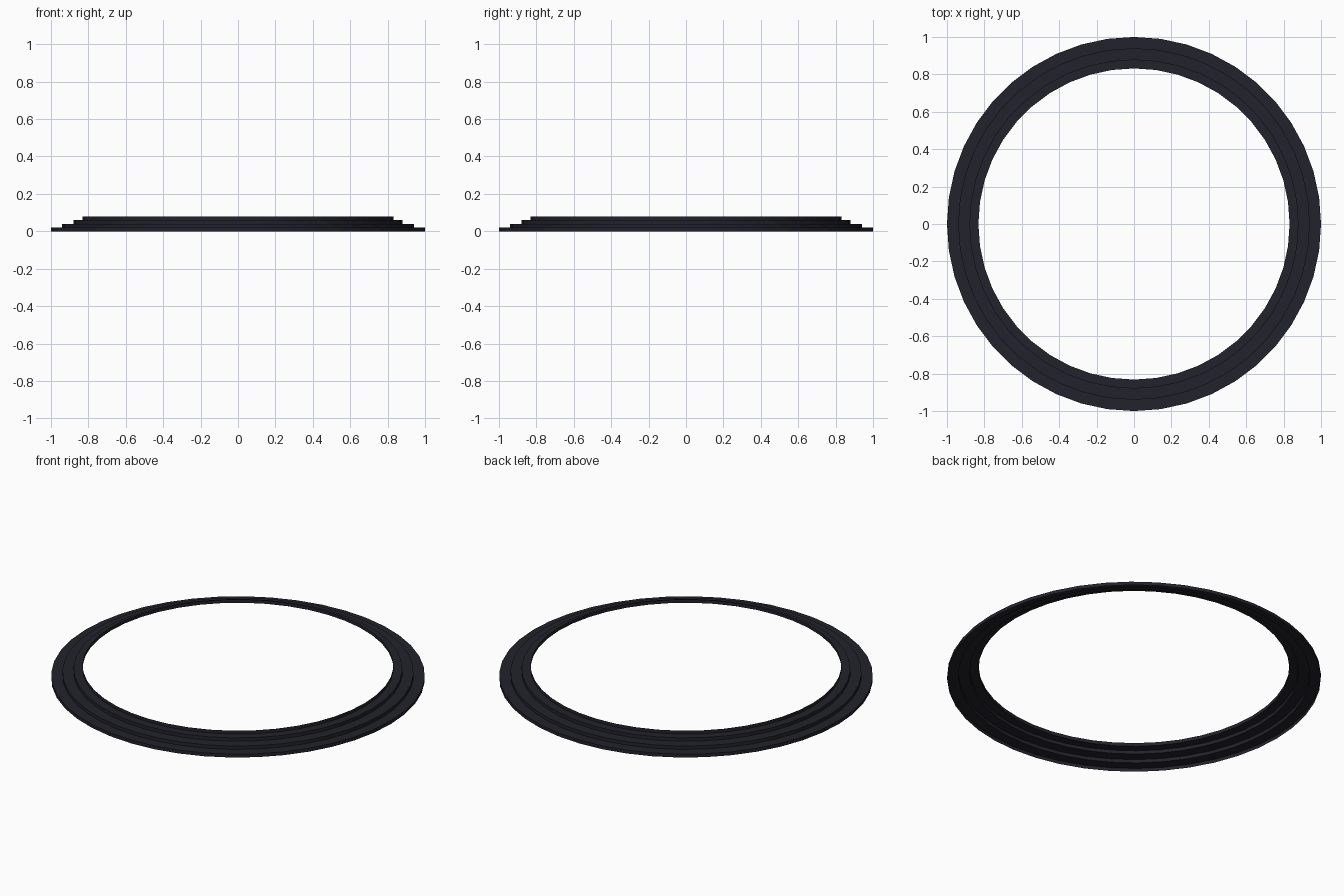
import bpy, bmesh, math

if "Cube" in bpy.data.objects:
    bpy.data.objects.remove(bpy.data.objects["Cube"])

SIDES = 44
STEP_H = 0.02
RADII = [1.0, 0.94, 0.88, 0.832]   # wall radius of each step, bottom to top

# single dark colour
dark = bpy.data.materials.new("dark_slate")
dark.diffuse_color = (0.016, 0.016, 0.025, 1.0)
dark.use_nodes = True
dark.node_tree.nodes["Principled BSDF"].inputs["Base Color"].default_value = dark.diffuse_color

# stair profile: wall up, tread inwards, repeated
profile = []
for i, r in enumerate(RADII):
    profile += [(r, i * STEP_H), (r, (i + 1) * STEP_H)]

# revolve the open profile into a hollow stepped ring
bm = bmesh.new()
rings = []
for r, z in profile:
    rings.append([bm.verts.new((r * math.cos(2 * math.pi * k / SIDES),
                                r * math.sin(2 * math.pi * k / SIDES), z))
                  for k in range(SIDES)])
for low, high in zip(rings, rings[1:]):
    for k in range(SIDES):
        n = (k + 1) % SIDES
        bm.faces.new((low[k], low[n], high[n], high[k]))

mesh = bpy.data.meshes.new("stepped_ring")
bm.to_mesh(mesh)
bm.free()
mesh.materials.append(dark)
ring = bpy.data.objects.new("stepped_ring", mesh)
bpy.context.collection.objects.link(ring)
